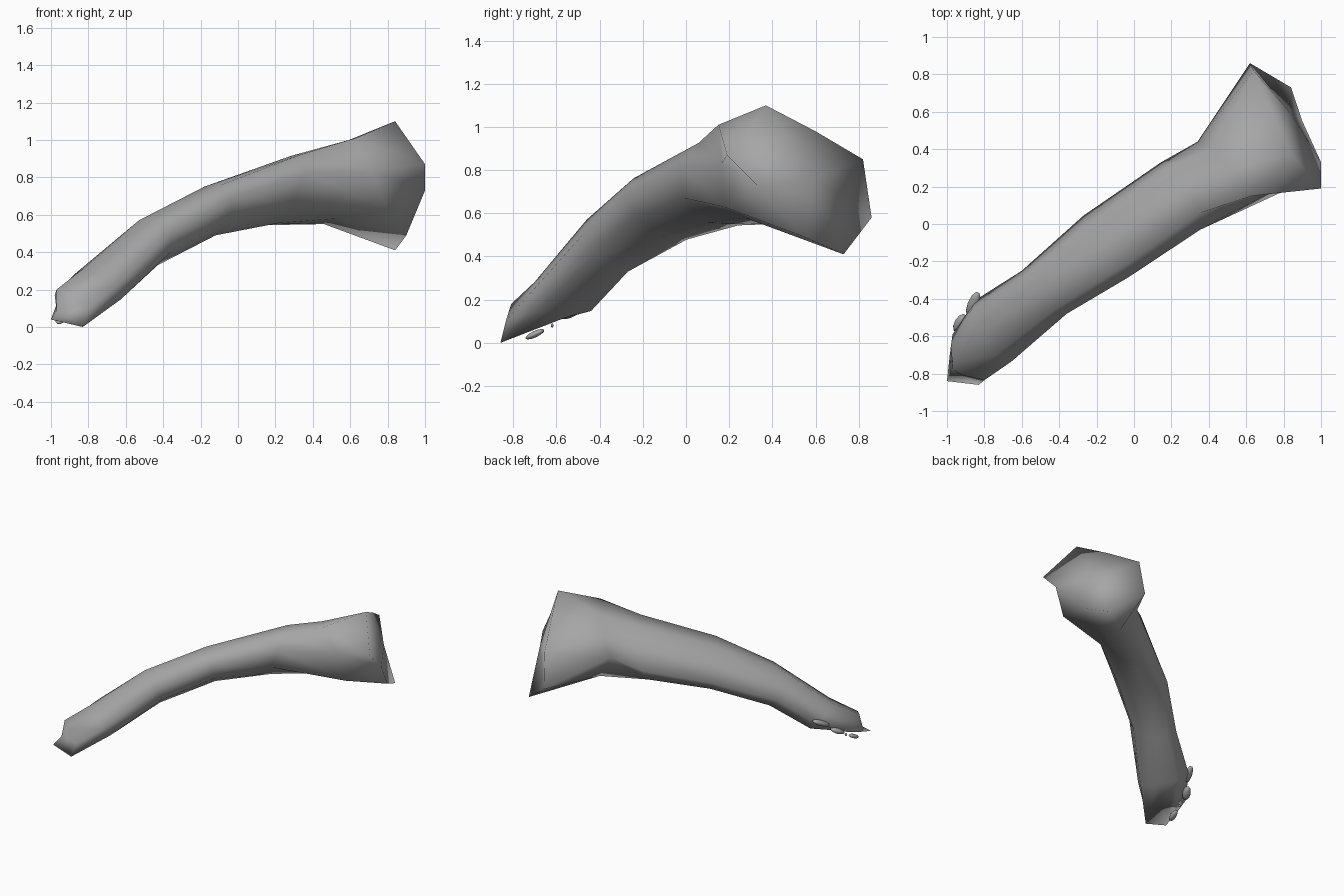
import bpy, bmesh, math
from mathutils import Vector, Matrix

if "Cube" in bpy.data.objects:
    bpy.data.objects.remove(bpy.data.objects["Cube"])

SIDES = 8

grey = bpy.data.materials.new("grey")
grey.diffuse_color = (0.38, 0.38, 0.38, 1)
grey.use_nodes = True
grey.node_tree.nodes["Principled BSDF"].inputs["Base Color"].default_value = grey.diffuse_color


def oval(center, back, up):
    """Slanted oval ring from a centre and two half-axes (0 = back, 90 = top)."""
    c, a, b = Vector(center), Vector(back), Vector(up)
    angles = [2 * math.pi * i / SIDES for i in range(SIDES)]
    return [c + a * math.cos(t) + b * math.sin(t) for t in angles]


def make_object(name, bm):
    """Store the mesh as a fully smooth grey object."""
    bmesh.ops.recalc_face_normals(bm, faces=bm.faces[:])
    for f in bm.faces:
        f.smooth = True
    mesh = bpy.data.meshes.new(name)
    bm.to_mesh(mesh)
    bm.free()
    mesh.materials.append(grey)
    bpy.context.collection.objects.link(bpy.data.objects.new(name, mesh))


# slanted narrow tip
tip = [(-.97, -.59, .12), (-.98, -.66, .17), (-.97, -.74, .20), (-.91, -.81, .18),
       (-.80, -.835, .10), (-.83, -.86, 0), (-1, -.84, .04), (-.985, -.70, .08)]
# neck where the limb turns into the flare
neck = [(.34, .44, .74), (.42, .40, .87), (.52, .30, .97), (.63, .15, 1.01),
        (.72, .165, .83), (.80, .175, .63), (.53, .27, .58), (.46, .40, .55)]
# broad cut end
end = [(.62, .86, .58), (.64, .82, .85), (.74, .60, .98), (.84, .37, 1.10),
       (1, .19, .87), (1, .33, .73), (.90, .55, .49), (.84, .73, .41)]

# sections along the limb: centre, half-axis to the back, half-axis upward
sections = [((-.75, -.57, .215), (-.095, .165, 0), (-.08, -.02, .095)),
            ((-.48, -.365, .45), (-.12, .115, -.05), (-.05, -.02, .12)),
            ((-.15, -.12, .62), (-.12, .165, -.07), (-.03, -.01, .13)),
            ((.25, .15, .735), (-.105, .18, -.09), (.035, .05, .18))]

rings = [tip] + [oval(*s) for s in sections] + [neck, end]

# limb: loft through the rings, fan caps
bm = bmesh.new()
loops = [[bm.verts.new(p) for p in r] for r in rings]
for a, b in zip(loops, loops[1:]):
    for i in range(SIDES):
        j = (i + 1) % SIDES
        bm.faces.new((a[i], a[j], b[j], b[i]))
for loop, mid_point in ((loops[0], (-.97, -.78, .09)), (loops[-1], (.84, .59, .76))):
    mid = bm.verts.new(mid_point)
    for i in range(SIDES):
        bm.faces.new((loop[i], loop[(i + 1) % SIDES], mid))
make_object("limb", bm)


# small ragged flaps near the tip
def flap(name, loc, size, turn):
    bm = bmesh.new()
    bmesh.ops.create_uvsphere(bm, u_segments=10, v_segments=6, radius=1)
    m = (Matrix.Translation(loc) @ Matrix.Rotation(math.radians(turn), 4, 'Z')
         @ Matrix.Rotation(math.radians(-25), 4, 'Y') @ Matrix.Diagonal((*size, 1)))
    bmesh.ops.transform(bm, matrix=m, verts=bm.verts)
    make_object(name, bm)


flap("upper_flap", (-.86, -.43, .22), (.08, .03, .02), 68)
flap("middle_flap", (-.93, -.53, .14), (.06, .03, .02), 60)
flap("lower_flap", (-.95, -.70, .04), (.05, .025, .015), 80)
flap("crumb", (-.94, -.62, .08), (.01, .006, .01), 0)
